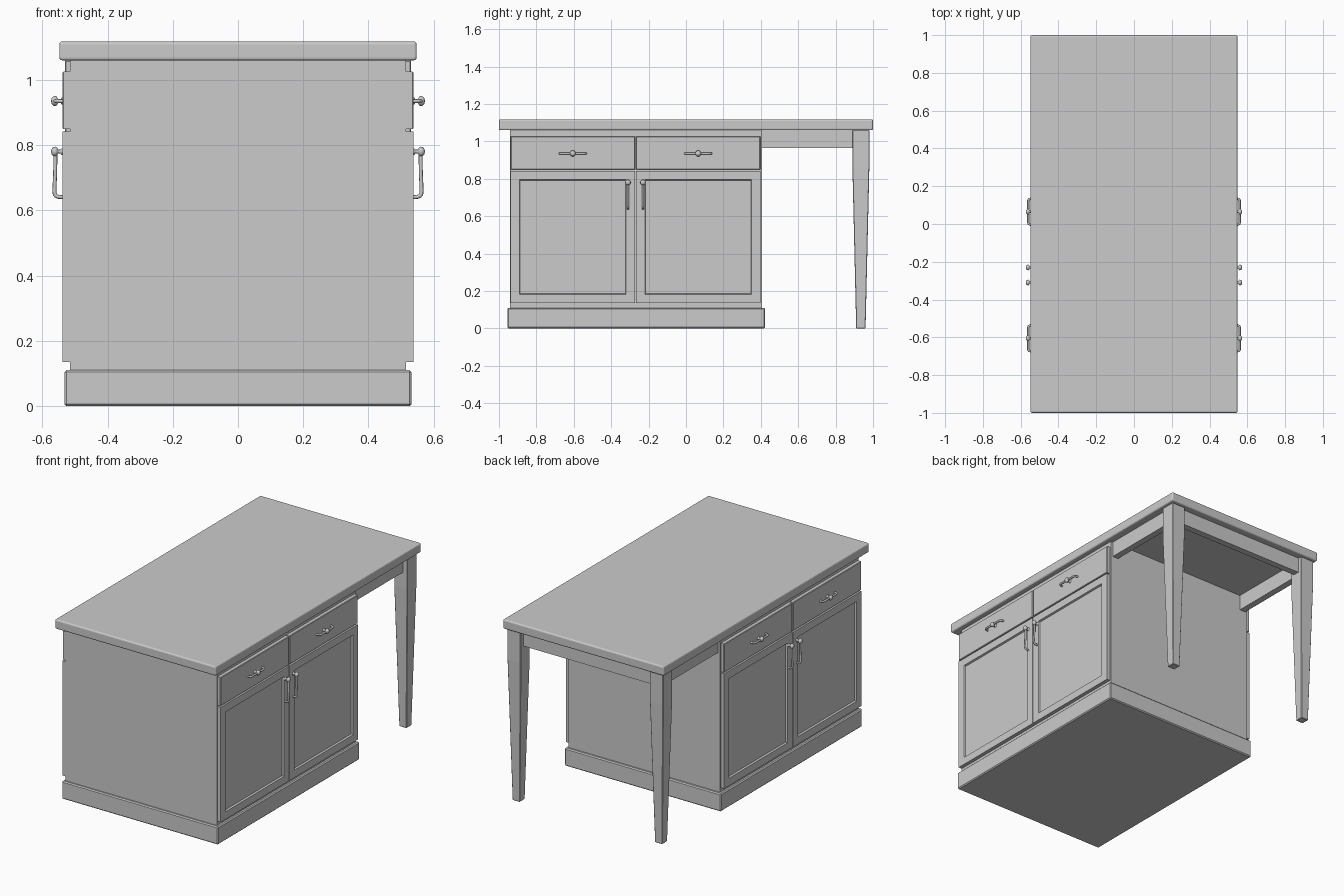
import bpy, bmesh
from mathutils import Vector, Matrix

cube = bpy.data.objects.get("Cube")
if cube:
    bpy.data.objects.remove(cube, do_unlink=True)

paint = bpy.data.materials.new("plain_grey")
paint.use_nodes = True
GREY = (0.6, 0.6, 0.6, 1)
paint.diffuse_color = GREY
paint.node_tree.nodes["Principled BSDF"].inputs["Base Color"].default_value = GREY


def finish(name, bm, smooth=False):
    bmesh.ops.recalc_face_normals(bm, faces=bm.faces)
    mesh = bpy.data.meshes.new(name)
    bm.to_mesh(mesh)
    bm.free()
    mesh.materials.append(paint)
    obj = bpy.data.objects.new(name, mesh)
    bpy.context.collection.objects.link(obj)
    if smooth:
        for p in mesh.polygons:
            p.use_smooth = True
    return obj


def add_bevel(obj, width, segments=1):
    mod = obj.modifiers.new("Edge", "BEVEL")
    mod.width = width
    mod.segments = segments
    mod.limit_method = "ANGLE"


def add_mirror(obj):
    mod = obj.modifiers.new("Both sides", "MIRROR")
    mod.use_axis[0] = True
    mod.use_mirror_merge = False


def box_mesh(lo, hi):
    bm = bmesh.new()
    bmesh.ops.create_cube(bm, size=1)
    lo, hi = Vector(lo), Vector(hi)
    for v in bm.verts:
        v.co = Vector(((a + b) / 2 + c * (b - a)) for a, b, c in zip(lo, hi, v.co))
    return bm


def box(name, lo, hi, bevel=0, segments=1, mirror=False):
    obj = finish(name, box_mesh(lo, hi))
    if bevel:
        add_bevel(obj, bevel, segments)
    if mirror:
        add_mirror(obj)
    return obj


# Worktop, cabinet and plinth
box("worktop", (-0.548, -1, 1.06), (0.548, 1, 1.118), 0.009, 3)
box("cabinet_body", (-0.515, -0.94, 0.1), (0.515, 0.405, 1.06))
box("plinth", (-0.532, -0.955, 0), (0.532, 0.422, 0.11), 0.006)

FACE = 0.538


def door(name, y0, y1):
    """Framed door with a recessed flat panel."""
    bm = box_mesh((0.515, y0, 0.135), (FACE, y1, 0.842))
    outer = [f for f in bm.faces if f.calc_center_median().x > FACE - 0.001]
    bmesh.ops.inset_region(bm, faces=outer, thickness=0.066)
    bmesh.ops.inset_region(bm, faces=outer, thickness=0.005, depth=-0.011)
    add_mirror(finish(name, bm))


def drawer(name, y0, y1):
    """Drawer front with a narrow chamfer around its face."""
    bm = box_mesh((0.515, y0, 0.849), (FACE - 0.003, y1, 1.025))
    outer = [f for f in bm.faces if f.calc_center_median().x > FACE - 0.004]
    bmesh.ops.inset_region(bm, faces=outer, thickness=0.004, depth=0.003)
    add_mirror(finish(name, bm))


def knob(name, y, z, size=1):
    """Turned knob pointing out from the cabinet side."""
    profile = [(0, 0.011), (0.003, 0.010), (0.006, 0.006), (0.014, 0.006),
               (0.017, 0.013), (0.022, 0.016), (0.029, 0.014), (0.034, 0.008), (0.035, 0)]
    bm = bmesh.new()
    verts = [bm.verts.new((FACE + d, y, z + r * size)) for d, r in profile]
    edges = [bm.edges.new(pair) for pair in zip(verts, verts[1:])]
    bmesh.ops.spin(bm, geom=verts + edges, cent=(FACE, y, z), axis=(1, 0, 0),
                   angle=6.2831853, steps=16)
    bmesh.ops.remove_doubles(bm, verts=bm.verts, dist=0.0001)
    add_mirror(finish(name, bm, True))


def rod(name, points, radius=0.006):
    """Round bar swept along rounded path points, turned into a mesh."""
    curve = bpy.data.curves.new(name, "CURVE")
    curve.dimensions = "3D"
    curve.bevel_depth = radius
    curve.bevel_resolution = 2
    curve.resolution_u = 5
    curve.use_fill_caps = True
    spline = curve.splines.new("NURBS")
    spline.points.add(len(points) - 1)
    for p, co in zip(spline.points, points):
        p.co = (*co, 1)
    spline.order_u = 3
    spline.use_endpoint_u = True
    temp = bpy.data.objects.new(name + "_path", curve)
    bpy.context.collection.objects.link(temp)
    bpy.context.view_layer.update()
    mesh = bpy.data.meshes.new_from_object(temp.evaluated_get(
        bpy.context.evaluated_depsgraph_get()))
    bpy.data.objects.remove(temp, do_unlink=True)
    bm = bmesh.new()
    bm.from_mesh(mesh)
    bpy.data.meshes.remove(mesh)
    add_mirror(finish(name, bm, True))


# Doors, drawers and their handles
BAR = FACE + 0.022
for side, y0, y1, handle_y in (("front", -0.937, -0.273, -0.31),
                               ("rear", -0.267, 0.397, -0.23)):
    door(side + "_door", y0, y1)
    drawer(side + "_drawer", y0, y1)
    mid = (y0 + y1) / 2
    knob(side + "_drawer_knob", mid, 0.935)
    rod(side + "_drawer_pull", [(FACE - 0.004, mid - 0.07, 0.935), (BAR, mid - 0.071, 0.935),
                                (BAR, mid - 0.04, 0.935), (BAR, mid + 0.04, 0.935),
                                (BAR, mid + 0.071, 0.935), (FACE - 0.004, mid + 0.07, 0.935)])
    knob(side + "_door_knob", handle_y, 0.78, 0.95)
    rod(side + "_door_pull", [(BAR, handle_y, 0.78), (BAR, handle_y, 0.72),
                              (BAR + 0.003, handle_y, 0.67), (BAR + 0.002, handle_y, 0.638),
                              (FACE - 0.004, handle_y, 0.641)])

# Tapered legs
bm = bmesh.new()
rings = []
for z, half in ((0, 0.025), (0.87, 0.0455), (1.06, 0.0455)):
    rings.append([bm.verts.new((0.485 + sx * half, 0.935 + sy * half, z))
                  for sx, sy in ((-1, -1), (1, -1), (1, 1), (-1, 1))])
for low, high in zip(rings, rings[1:]):
    for i in range(4):
        j = (i + 1) % 4
        bm.faces.new((low[i], low[j], high[j], high[i]))
bm.faces.new(rings[0])
bm.faces.new(rings[-1])
leg = finish("leg", bm)
add_bevel(leg, 0.003)
add_mirror(leg)

# Rails under the overhang
box("side_rail", (0.46, 0.405, 0.965), (0.5, 0.9, 1.06), mirror=True)
box("end_rail", (-0.45, 0.915, 0.965), (0.45, 0.955, 1.06))
